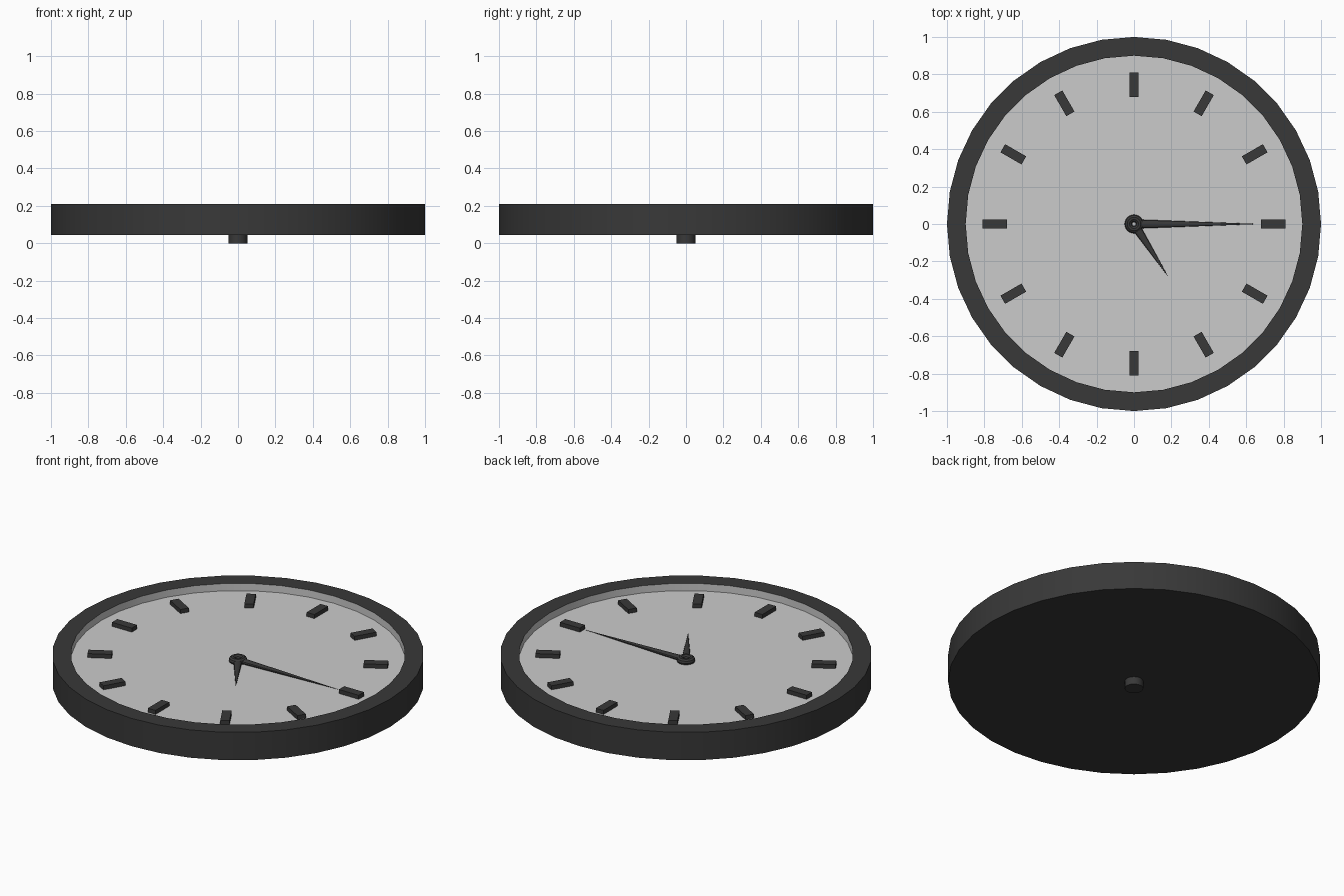
import bpy, bmesh, math
from mathutils import Matrix

if "Cube" in bpy.data.objects:
    bpy.data.objects.remove(bpy.data.objects["Cube"])

dark = bpy.data.materials.new("dark")
dark.diffuse_color = (0.04, 0.04, 0.04, 1)
dark.use_nodes = True
dark.node_tree.nodes["Principled BSDF"].inputs["Base Color"].default_value = dark.diffuse_color


def finish(name, bm, mat=None, smooth=False):
    me = bpy.data.meshes.new(name)
    bm.to_mesh(me)
    bm.free()
    ob = bpy.data.objects.new(name, me)
    bpy.context.collection.objects.link(ob)
    if mat:
        me.materials.append(mat)
    if smooth:
        bpy.ops.object.select_all(action='DESELECT')
        ob.select_set(True)
        bpy.context.view_layer.objects.active = ob
        bpy.ops.object.shade_smooth_by_angle(angle=math.radians(30))
    return ob


def lathe(name, profile, mat=None, n=36, closed=False):
    """Spin (radius, z) points around z; radius 0 becomes a single pole."""
    bm = bmesh.new()
    rings = []
    for r, z in profile:
        if r == 0:
            rings.append([bm.verts.new((0, 0, z))] * n)
        else:
            rings.append([bm.verts.new((r * math.cos(i * math.tau / n),
                                        r * math.sin(i * math.tau / n), z)) for i in range(n)])
    pairs = list(zip(rings, rings[1:]))
    if closed:
        pairs.append((rings[-1], rings[0]))
    for a, b in pairs:
        for i in range(n):
            j = (i + 1) % n
            bm.faces.new(list(dict.fromkeys((a[i], a[j], b[j], b[i]))))
    return finish(name, bm, mat, True)


# Case: flat back, outer wall and rim top
lathe("case", [(0, 0.045), (1, 0.045), (1, 0.21), (0.9, 0.21)], dark)

# Dial: recessed face with its light inner wall
lathe("dial", [(0.9, 0.21), (0.9, 0.167), (0, 0.167)])

# Axle stub at the back
lathe("axle", [(0, 0), (0.05, 0), (0.05, 0.05), (0, 0.05)], dark, 24)

# Hub ring in the middle of the dial
lathe("hub", [(0.03 + 0.02 * math.cos(k * math.tau / 10),
               0.176 + 0.02 * math.sin(k * math.tau / 10)) for k in range(10)],
      dark, 24, closed=True)

# Hour markers
for k in range(12):
    bm = bmesh.new()
    mtx = (Matrix.Rotation(k * math.tau / 12, 4, 'Z')
           @ Matrix.Translation((0.745, 0, 0.177))
           @ Matrix.Diagonal((0.13, 0.05, 0.028, 1)))
    bmesh.ops.create_cube(bm, size=1, matrix=mtx)
    finish(f"hour_marker_{k + 1}", bm, dark)


# Hands: slim flattened cones
def hand(name, length, degrees):
    bm = bmesh.new()
    mtx = (Matrix.Translation((0, 0, 0.176))
           @ Matrix.Rotation(math.radians(degrees), 4, 'Z')
           @ Matrix.Diagonal((1, 1, 0.6, 1))
           @ Matrix.Translation(((length + 0.02) / 2, 0, 0))
           @ Matrix.Rotation(math.pi / 2, 4, 'Y'))
    bmesh.ops.create_cone(bm, cap_ends=True, segments=12, radius1=0.024, radius2=0.0005,
                          depth=length - 0.02, matrix=mtx)
    finish(name, bm, dark, True)


hand("minute_hand", 0.66, 0)
hand("hour_hand", 0.335, -57)
